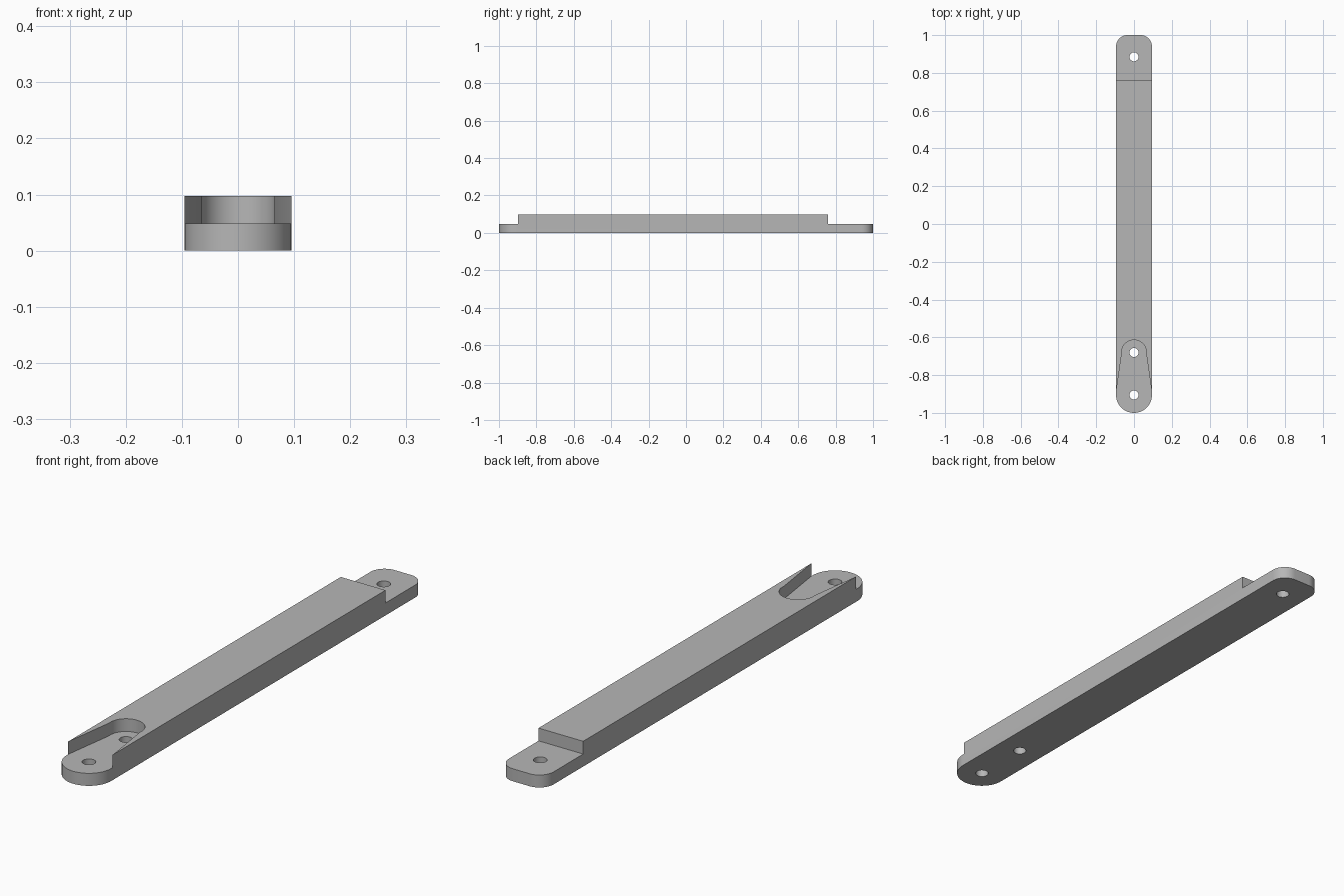
import bpy, bmesh
from math import sin, cos, asin, pi, degrees, radians

cube = bpy.data.objects.get("Cube")
if cube:
    bpy.data.objects.remove(cube, do_unlink=True)

HALF_W, HEIGHT, STEP = 0.095, 0.097, 0.048
FRONT_HOLE, SLOT_HOLE, REAR_HOLE = -0.905, -0.68, 0.885
HOLE_R, SLOT_R, CORNER_R = 0.024, 0.066, 0.06
REAR_STEP = 0.76

grey = bpy.data.materials.new("plain grey")
grey.use_nodes = True
grey.diffuse_color = (0.47, 0.47, 0.47, 1)
grey.node_tree.nodes["Principled BSDF"].inputs["Base Color"].default_value = grey.diffuse_color


def arc(cx, cy, r, start, end, steps):
    """Points along an arc, angles in degrees."""
    angles = [radians(start + (end - start) * i / steps) for i in range(steps + 1)]
    return [(cx + r * cos(a), cy + r * sin(a)) for a in angles]


def prism(name, outline, z0, z1):
    """Extrude a flat outline between two heights."""
    bm = bmesh.new()
    face = bm.faces.new([bm.verts.new((x, y, z0)) for x, y in outline])
    top = bmesh.ops.extrude_face_region(bm, geom=[face])["geom"]
    verts = [v for v in top if isinstance(v, bmesh.types.BMVert)]
    bmesh.ops.translate(bm, verts=verts, vec=(0, 0, z1 - z0))
    bmesh.ops.recalc_face_normals(bm, faces=bm.faces)
    mesh = bpy.data.meshes.new(name)
    bm.to_mesh(mesh)
    bm.free()
    mesh.materials.append(grey)
    obj = bpy.data.objects.new(name, mesh)
    bpy.context.collection.objects.link(obj)
    return obj


# Bar: round front end, rounded rear corners
inner = HALF_W - CORNER_R
rear = 1 - CORNER_R
outline = (arc(0, -1 + HALF_W, HALF_W, 180, 360, 40)
           + arc(inner, rear, CORNER_R, 0, 90, 14)
           + arc(-inner, rear, CORNER_R, 90, 180, 14))
bar = prism("link_bar", outline, 0, HEIGHT)

# Rear step cutter
cutters = [prism("rear_step_cutter",
                 [(-1, REAR_STEP), (1, REAR_STEP), (1, 1.2), (-1, 1.2)], STEP, 1)]

# Front tapered slot cutter, opening out over the round end
tilt = degrees(asin((HALF_W - SLOT_R) / (SLOT_HOLE - FRONT_HOLE)))
slot = arc(0, SLOT_HOLE, SLOT_R, -tilt, 180 + tilt, 36)
slot += [(-HALF_W - 0.001, FRONT_HOLE), (-1, FRONT_HOLE), (-1, -1.2),
         (1, -1.2), (1, FRONT_HOLE), (HALF_W + 0.001, FRONT_HOLE)]
cutters.append(prism("front_slot_cutter", slot, STEP, 1))

# Pin hole cutters
for y in (FRONT_HOLE, SLOT_HOLE, REAR_HOLE):
    cutters.append(prism("pin_hole_cutter", arc(0, y, HOLE_R, 0, 360, 32)[:-1], -1, 1))

# Cut the bar, then discard the cutters
for cutter in cutters:
    cutter.hide_render = True
    mod = bar.modifiers.new(cutter.name, "BOOLEAN")
    mod.operation, mod.solver, mod.object = "DIFFERENCE", "EXACT", cutter
bpy.context.view_layer.update()
graph = bpy.context.evaluated_depsgraph_get()
result = bpy.data.meshes.new_from_object(bar.evaluated_get(graph))
bar.modifiers.clear()
bar.data = result
for cutter in cutters:
    bpy.data.objects.remove(cutter, do_unlink=True)

bpy.ops.object.select_all(action="DESELECT")
bar.select_set(True)
bpy.context.view_layer.objects.active = bar
bpy.ops.object.shade_smooth_by_angle(angle=radians(30))
